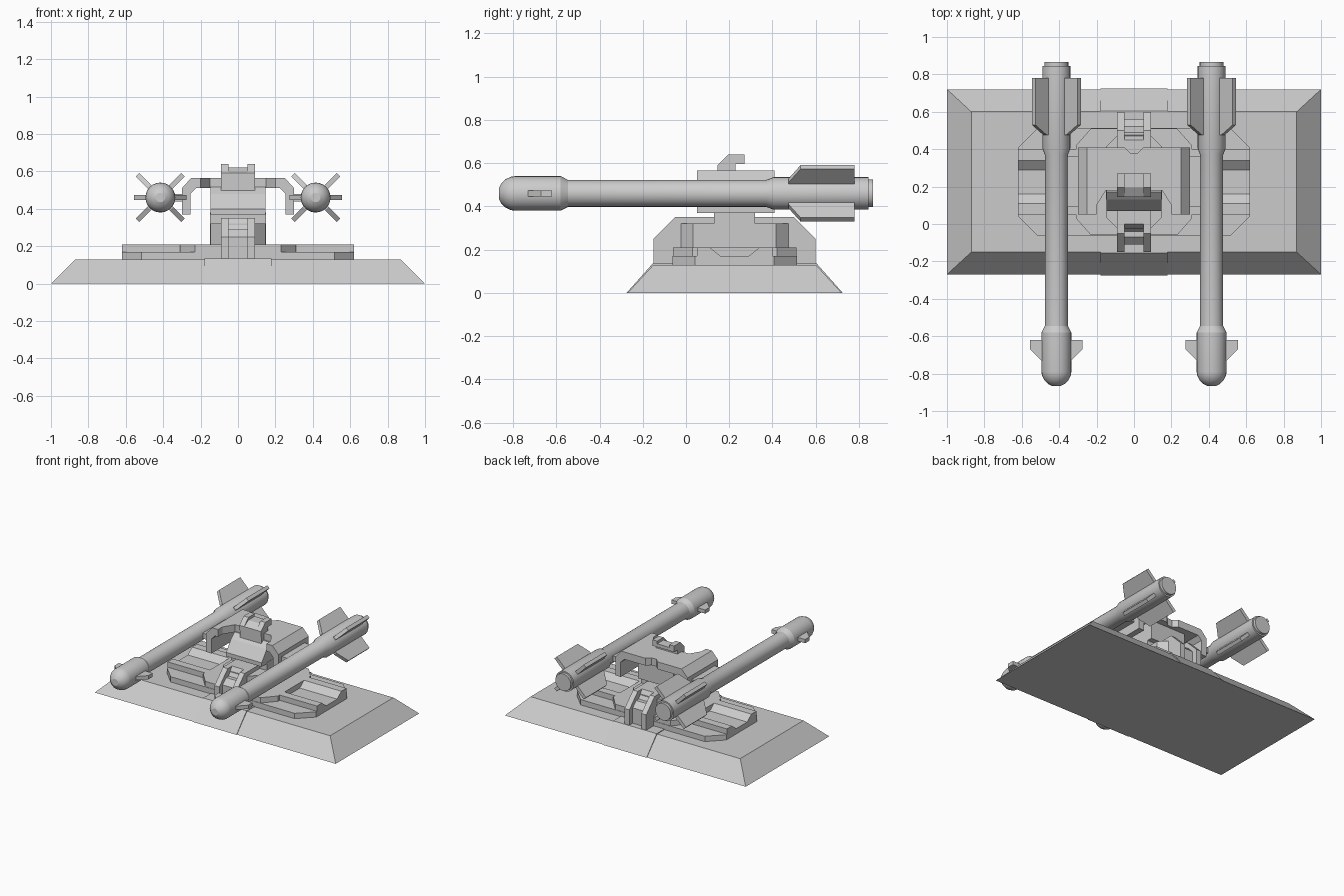
import bpy, bmesh, math
from mathutils import Matrix, Vector

if "Cube" in bpy.data.objects:
    bpy.data.objects.remove(bpy.data.objects["Cube"])

YC = 0.225  # y centre of the base and pedestal


def finish(name, bm):
    bmesh.ops.recalc_face_normals(bm, faces=bm.faces)
    me = bpy.data.meshes.new(name)
    bm.to_mesh(me)
    bm.free()
    ob = bpy.data.objects.new(name, me)
    bpy.context.collection.objects.link(ob)
    return ob


def place(axis, u, v, t):
    return {'x': (t, u, v), 'y': (u, t, v), 'z': (u, v, t)}[axis]


def prism(name, axis, pts, a, b):
    """Extrude a 2D outline along an axis from a to b."""
    bm = bmesh.new()
    lo = [bm.verts.new(place(axis, u, v, a)) for u, v in pts]
    hi = [bm.verts.new(place(axis, u, v, b)) for u, v in pts]
    n = len(pts)
    bm.faces.new(lo)
    bm.faces.new(hi)
    for i in range(n):
        j = (i + 1) % n
        bm.faces.new((lo[i], lo[j], hi[j], hi[i]))
    return finish(name, bm)


def box(name, x0, x1, y0, y1, z0, z1):
    return prism(name, 'z', [(x0, y0), (x1, y0), (x1, y1), (x0, y1)], z0, z1)


def mirror_x(pts):
    return pts + [(-x, y) for x, y in reversed(pts)]


def mirror_y(pts):
    return pts + [(2 * YC - y, z) for y, z in reversed(pts)]


def octagon(hx, hy, c):
    q = [(hx - c, -hy), (hx, c - hy), (hx, hy - c), (hx - c, hy)]
    return mirror_x([(x, y + YC) for x, y in q])


# sloped base slab and its thin raised centre band
base = box("base", -1, 1, -0.27, 0.72, 0, 0.13)
for v in base.data.vertices:
    if v.co.z > 0.1:
        v.co.x *= 0.87
        v.co.y = YC + (v.co.y - YC) * 0.758
prism("base_band", 'x', mirror_y([(-0.275, 0), (-0.155, 0.135)]), -0.18, 0.18)

# stepped deck plates with open channels to each side
prism("lower_deck", 'z', octagon(0.62, 0.288, 0.105), 0.13, 0.17)
prism("upper_deck", 'z', mirror_x([(0.23, -0.06), (0.31, 0.03), (0.31, 0.42), (0.23, 0.51)]),
      0.17, 0.21)
for s in (-1, 1):
    rail = [(0.05, 0.17), (0.05, 0.21), (0.11, 0.21), (0.16, 0.17)]
    prism("front_channel_rail", 'x', rail, s * 0.29, s * 0.62)
    prism("back_channel_rail", 'x', [(2 * YC - y, z) for y, z in rail], s * 0.29, s * 0.62)

# pedestal: chamfered core, side cheeks and recessed centre
prism("pedestal_core", 'z', octagon(0.147, 0.25, 0.058), 0.13, 0.32)
cheek = mirror_y([(-0.15, 0.13), (-0.15, 0.25), (-0.05, 0.35)])
for s in (-1, 1):
    prism("pedestal_cheek", 'x', cheek, s * 0.05, s * 0.09)
prism("pedestal_recess", 'x',
      mirror_y([(-0.11, 0.13), (-0.11, 0.25), (-0.07, 0.29), (-0.04, 0.29), (0.0, 0.35)]),
      -0.05, 0.05)
box("turret_neck", -0.15, 0.15, 0.13, 0.32, 0.2, 0.38)

# turret head with sloped front
prism("turret_head", 'x',
      [(0.07, 0.37), (0.07, 0.40), (0.13, 0.48), (0.17, 0.515), (0.36, 0.515), (0.36, 0.37)],
      -0.148, 0.148)
box("head_column", -0.09, 0.09, 0.15, 0.30, 0.46, 0.565)

# top hook with a small notch in the middle
hook = [(0.145, 0.55), (0.145, 0.59), (0.195, 0.64), (0.27, 0.64),
        (0.27, 0.595), (0.23, 0.595), (0.23, 0.55)]
for s in (-1, 1):
    prism("hook_side", 'x', hook, s * 0.05, s * 0.09)
prism("hook_middle", 'x', [(y, min(z, 0.62)) for y, z in hook], -0.05, 0.05)

# yoke plate, side arms and missile mounts
prism("yoke_plate", 'z',
      mirror_x([(0.09, 0.18), (0.15, 0.18), (0.20, 0.10), (0.20, 0.05), (0.25, 0.05),
                (0.25, 0.41), (0.05, 0.41), (0.02, 0.38)]), 0.51, 0.565)
arm = [(0.24, 0.565), (0.25, 0.565), (0.30, 0.51), (0.30, 0.37),
       (0.255, 0.37), (0.255, 0.48), (0.225, 0.51), (0.24, 0.51)]
for s in (-1, 1):
    prism("yoke_arm", 'y', [(s * x, z) for x, z in arm], 0.05, 0.41)
    box("missile_mount", s * 0.27, s * 0.37, 0.09, 0.36, 0.44, 0.48)


def lathe_y(name, profile, seg, cx, cz):
    """Revolve (y, radius) points about a y-parallel axis."""
    bm = bmesh.new()
    rings = []
    for y, r in profile:
        rings.append([bm.verts.new((cx + r * math.cos(2 * math.pi * k / seg), y,
                                    cz + r * math.sin(2 * math.pi * k / seg)))
                      for k in range(seg)])
    for p, q in zip(rings, rings[1:]):
        for k in range(seg):
            j = (k + 1) % seg
            bm.faces.new((p[k], p[j], q[j], q[k]))
    bm.faces.new(rings[0])
    bm.faces.new(rings[-1])
    ob = finish(name, bm)
    bpy.ops.object.select_all(action='DESELECT')
    bpy.context.view_layer.objects.active = ob
    ob.select_set(True)
    bpy.ops.object.shade_smooth_by_angle(angle=math.radians(25))
    return ob


def fin(name, outline, thick, angle, cx, cz):
    """Flat fin from (radius, y) points, turned about the missile axis."""
    ob = prism(name, 'z', outline, -thick / 2, thick / 2)
    ob.data.transform(Matrix.Translation((cx, 0, cz)) @ Matrix.Rotation(angle, 4, 'Y'))


# two missiles with nose canards and four diagonal tail fins
body = [(-0.865, 0.025), (-0.855, 0.045), (-0.835, 0.065), (-0.81, 0.077), (-0.79, 0.08),
        (-0.58, 0.08), (-0.545, 0.062), (0.37, 0.062), (0.405, 0.075), (0.845, 0.075),
        (0.845, 0.064), (0.865, 0.064)]
canard = [(0.05, -0.74), (0.075, -0.735), (0.14, -0.67), (0.14, -0.62), (0.05, -0.62)]
tail = [(0.05, 0.475), (0.085, 0.475), (0.172, 0.53), (0.172, 0.78), (0.05, 0.78)]
for s in (-1, 1):
    cx, cz = s * 0.415, 0.46
    lathe_y("missile_body", body, 24, cx, cz)
    for k in range(2):
        fin("nose_canard", canard, 0.028, k * math.pi, cx, cz)
    for k in range(4):
        fin("tail_fin", tail, 0.026, math.pi / 4 + k * math.pi / 2, cx, cz)
